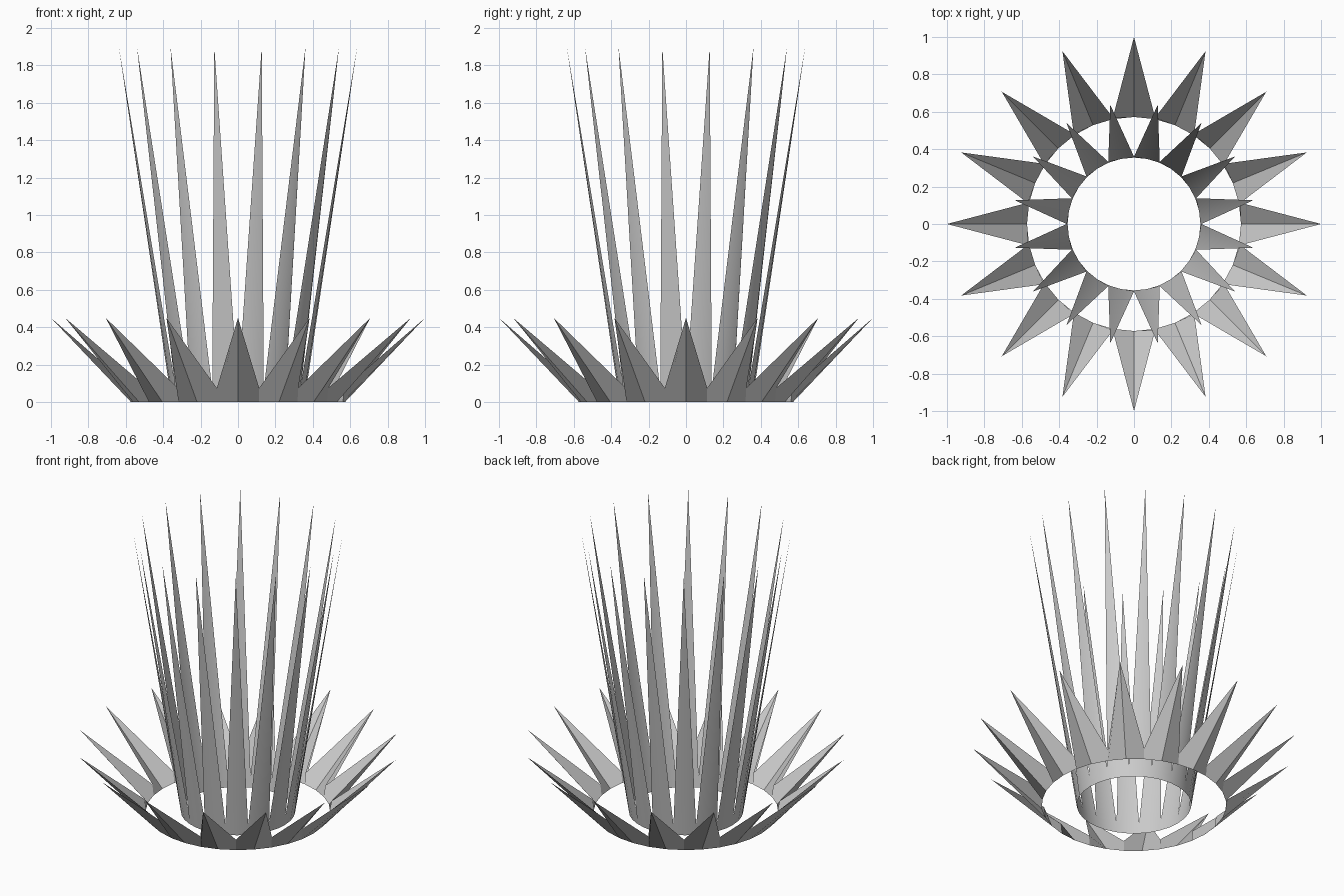
import bpy
import bmesh
import math
from mathutils import Vector

cube = bpy.data.objects.get("Cube")
if cube:
    bpy.data.objects.remove(cube)

grey = bpy.data.materials.new("plain grey")
grey.use_nodes = True
colour = (0.6, 0.6, 0.6, 1)
grey.diffuse_color = colour
grey.node_tree.nodes["Principled BSDF"].inputs["Base Color"].default_value = colour

SPIKES = 16


def polar(radius, angle, z):
    return Vector((radius * math.cos(angle), radius * math.sin(angle), z))


def spiked_ring(name, base_r, valley_r, valley_z, tip_r, tip_z, turn):
    """Thin open ring whose upper edge rises into creased spikes."""
    bm = bmesh.new()
    base, top = [], []
    for i in range(SPIKES * 2):
        a = math.pi * i / SPIKES + turn
        base.append(bm.verts.new(polar(base_r, a, 0)))
        if i % 2 == 0:
            top.append(bm.verts.new(polar(tip_r, a, tip_z)))
        else:
            top.append(bm.verts.new(polar(valley_r, a, valley_z)))
    for i in range(SPIKES * 2):
        j = (i + 1) % (SPIKES * 2)
        bm.faces.new((base[i], base[j], top[j], top[i]))
    mesh = bpy.data.meshes.new(name)
    bm.to_mesh(mesh)
    bm.free()
    mesh.materials.append(grey)
    obj = bpy.data.objects.new(name, mesh)
    bpy.context.collection.objects.link(obj)
    bpy.ops.object.select_all(action="DESELECT")
    obj.select_set(True)
    bpy.context.view_layer.objects.active = obj
    bpy.ops.object.shade_smooth_by_angle(angle=math.radians(30))


# Low, wide-spreading outer spikes
spiked_ring("outer_spikes", 0.572, 0.58, 0.075, 1.0, 0.45, 0)
# Tall, steep inner spikes, set between the outer ones
spiked_ring("inner_spikes", 0.355, 0.36, 0.07, 0.65, 1.9, math.pi / SPIKES)
